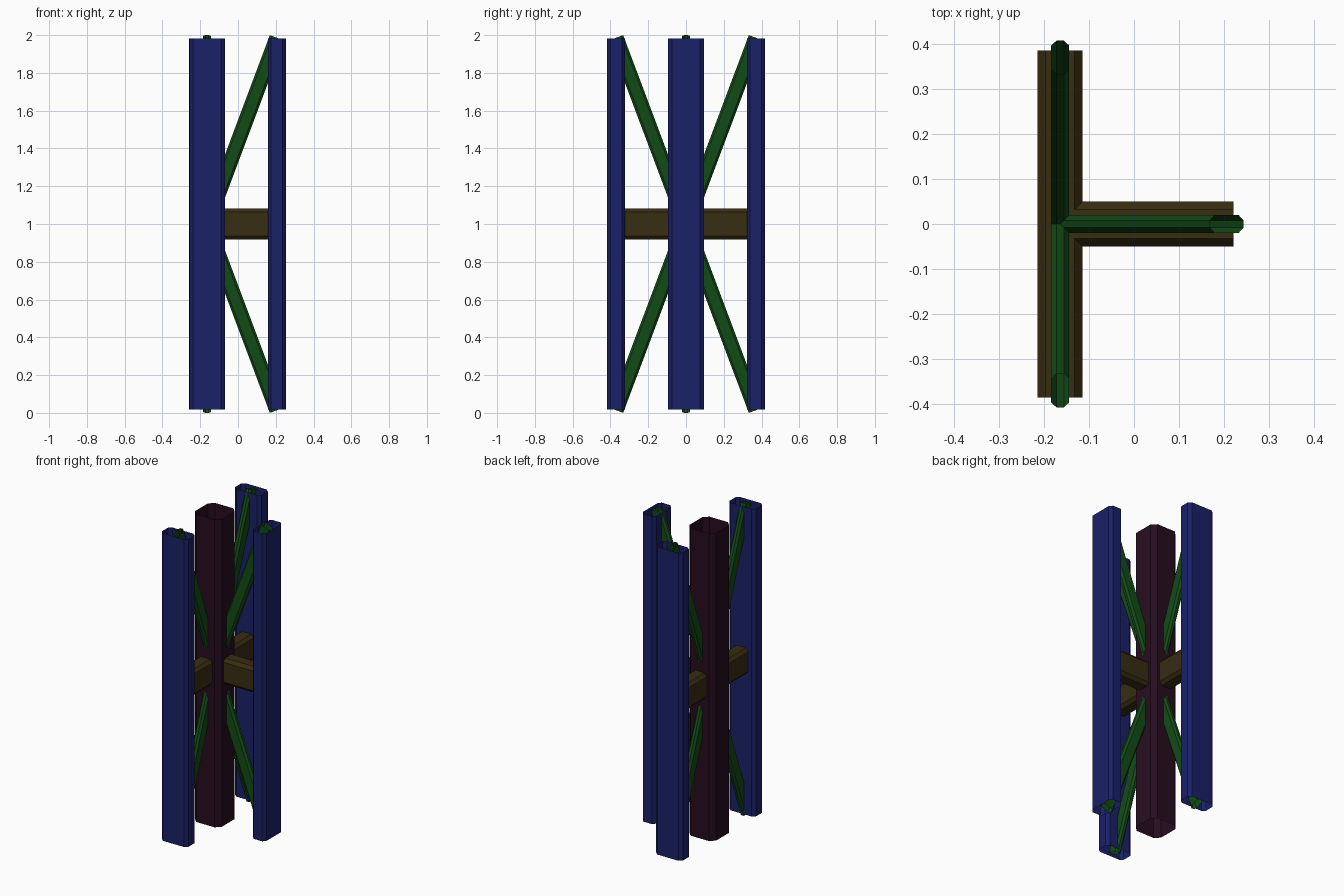
import bpy, bmesh
from mathutils import Vector

if "Cube" in bpy.data.objects:
    bpy.data.objects.remove(bpy.data.objects["Cube"])

HUB = Vector((-0.164, 0, 1))
REACH = 0.37
ARMS = {"right": Vector((1, 0, 0)), "front": Vector((0, -1, 0)), "back": Vector((0, 1, 0))}


def material(name, rgb):
    m = bpy.data.materials.new(name)
    m.diffuse_color = (*rgb, 1)
    m.use_nodes = True
    m.node_tree.nodes["Principled BSDF"].inputs["Base Color"].default_value = m.diffuse_color
    return m


POST = material("post_blue", (0.01, 0.015, 0.14))
CORE = material("core_purple", (0.02, 0.004, 0.014))
BAR = material("bar_brown", (0.04, 0.026, 0.006))
BRACE = material("brace_green", (0.006, 0.07, 0.008))


def tube(name, start, end, side, a, b, ca, cb, mat):
    """Open eight-sided tube: half sizes a (along side) and b, corner cuts ca and cb."""
    axis = (end - start).normalized()
    other = axis.cross(side)
    profile = [(a, b - cb), (a - ca, b), (ca - a, b), (-a, b - cb),
               (-a, cb - b), (ca - a, -b), (a - ca, -b), (a, cb - b)]
    bm = bmesh.new()
    rings = [[bm.verts.new(p + side * u + other * v) for u, v in profile]
             for p in (start, end)]
    for i in range(8):
        j = (i + 1) % 8
        bm.faces.new((rings[0][i], rings[0][j], rings[1][j], rings[1][i]))
    mesh = bpy.data.meshes.new(name)
    bm.to_mesh(mesh)
    bm.free()
    mesh.materials.append(mat)
    bpy.context.collection.objects.link(bpy.data.objects.new(name, mesh))


up = Vector((0, 0, 1))
half = up * 0.983

# Central column
tube("central_column", HUB - half, HUB + half, Vector((1, 0, 0)),
     0.095, 0.095, 0.03, 0.03, CORE)

for label, d in ARMS.items():
    side = up.cross(d)
    foot = HUB + d * REACH
    # Outer post
    tube(label + "_post", foot - half, foot + half, side, 0.094, 0.0475, 0.02, 0.017, POST)
    # Horizontal bar from the column to the post
    tube(label + "_bar", HUB, HUB + d * 0.385, side, 0.05, 0.083, 0.018, 0.02, BAR)
    # Diagonal braces from the hub to both ends of the post
    for end, s in (("upper", 1), ("lower", -1)):
        tube(f"{label}_{end}_brace", HUB, foot + up * (0.986 * s), side,
             0.02, 0.04, 0.012, 0.012, BRACE)
